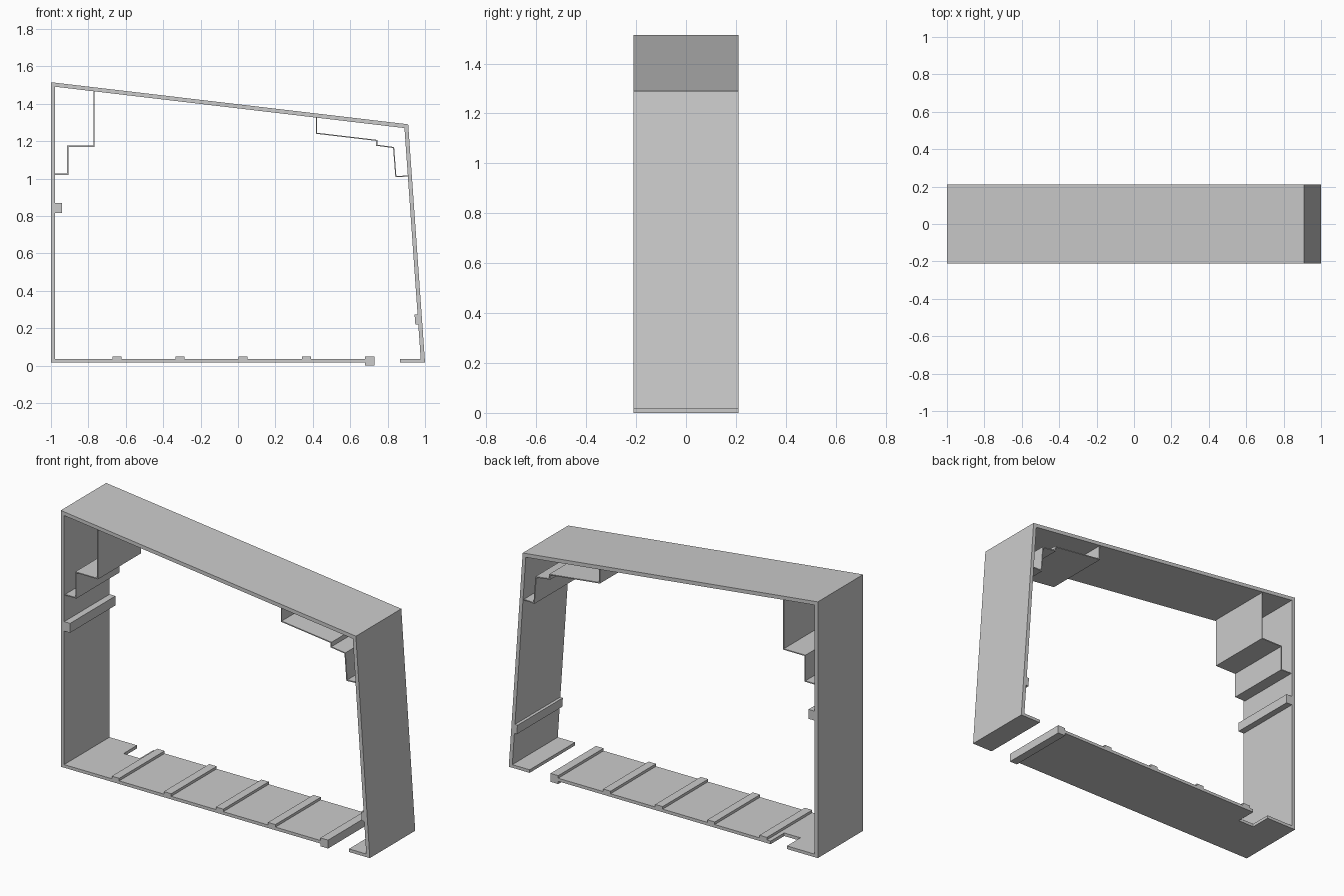
import bpy, bmesh
from mathutils import Vector

if "Cube" in bpy.data.objects:
    bpy.data.objects.remove(bpy.data.objects["Cube"])

D = 0.21      # half depth of the frame in y
FLOOR = 0.016 # underside of the floor
TOP = 0.034   # upper face of the floor


def make(name, bm):
    bmesh.ops.recalc_face_normals(bm, faces=bm.faces)
    me = bpy.data.meshes.new(name)
    bm.to_mesh(me)
    bm.free()
    ob = bpy.data.objects.new(name, me)
    bpy.context.collection.objects.link(ob)
    return ob


def extrude(name, pts, vec):
    """Solid from a flat 3D outline pushed along vec."""
    bm = bmesh.new()
    f = bm.faces.new([bm.verts.new(p) for p in pts])
    new = bmesh.ops.extrude_face_region(bm, geom=[f], use_keep_orig=True)["geom"]
    bmesh.ops.translate(bm, vec=Vector(vec),
                        verts=[g for g in new if isinstance(g, bmesh.types.BMVert)])
    return make(name, bm)


def profile(name, pts, half=D):
    """Solid from an xz outline running the full depth."""
    return extrude(name, [(x, -half, z) for x, z in pts], (0, 2 * half, 0))


def bar(name, x0, x1, z0, z1):
    return profile(name, [(x0, z0), (x1, z0), (x1, z1), (x0, z1)])


def sheet(name, path, half=0.2):
    """Thin bent panel following an open xz path."""
    bm = bmesh.new()
    rows = [[bm.verts.new((x, y, z)) for y in (-half, half)] for x, z in path]
    for a, b in zip(rows, rows[1:]):
        bm.faces.new((a[0], a[1], b[1], b[0]))
    ob = make(name, bm)
    mod = ob.modifiers.new("thickness", "SOLIDIFY")
    mod.thickness = 0.006
    mod.offset = 0
    mod.use_even_offset = True
    return ob


# Left wall, sloping roof, leaning right wall and its foot lip
profile("outer_frame", [
    (-1, FLOOR), (-1, 1.515), (0.91, 1.29), (1, FLOOR), (0.865, FLOOR),
    (0.865, TOP), (0.977, TOP), (0.89, 1.27), (-0.978, 1.491), (-0.978, FLOOR)])

# Floor panel with a notch in its back edge
extrude("floor_panel", [(x, y, FLOOR) for x, y in [
    (-0.978, -D), (0.70, -D), (0.70, D), (-0.695, D), (-0.695, 0.085),
    (-0.80, 0.085), (-0.80, D), (-0.978, D)]], (0, 0, TOP - FLOOR))

# Cross slats and the thicker end rail
for i in range(4):
    x = -0.67 + 0.337 * i
    bar(f"floor_slat_{i + 1}", x, x + 0.048, TOP, 0.049)
bar("floor_end_rail", 0.68, 0.73, 0, 0.049)

# Ledges on the side walls
bar("left_ledge", -0.978, -0.94, 0.815, 0.87)
profile("right_ledge", [(0.948, 0.22), (0.966, 0.221), (0.962, 0.274), (0.944, 0.273)])

# Stepped duct panels in the upper corners
sheet("left_stepped_panel", [(-0.77, 1.475), (-0.77, 1.173), (-0.91, 1.173),
                             (-0.91, 1.023), (-0.985, 1.023)])
sheet("right_stepped_panel", [(0.42, 1.335), (0.42, 1.242), (0.742, 1.204),
                              (0.742, 1.178), (0.832, 1.166), (0.844, 1.01), (0.915, 1.014)])
